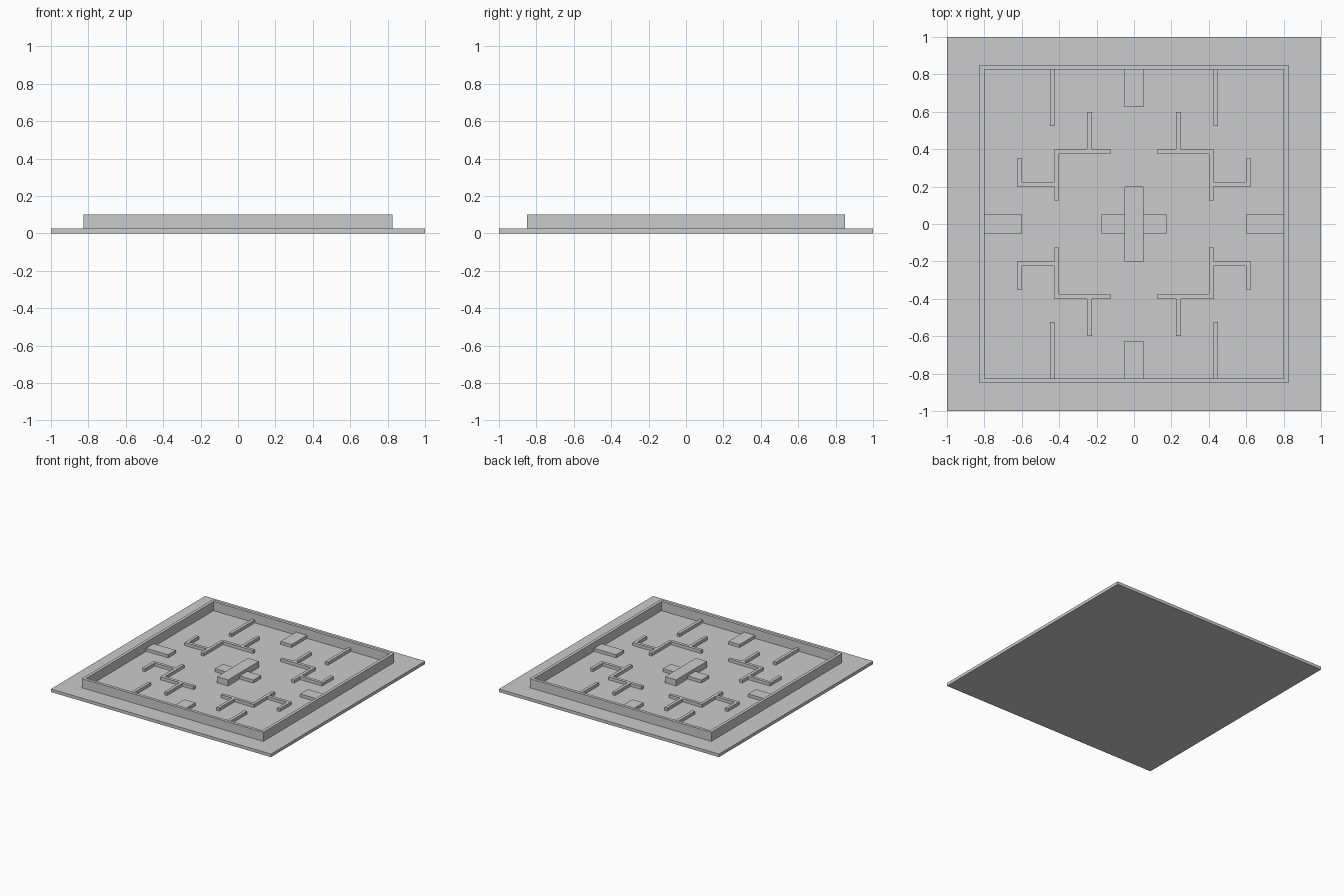
import bpy
import bmesh
from mathutils import Matrix, Vector

cube = bpy.data.objects.get("Cube")
if cube:
    bpy.data.objects.remove(cube, do_unlink=True)

U = 0.025          # building module: every size is a multiple of it
FLOOR = 1          # top of the base slab, in modules

grey = bpy.data.materials.new("plain_grey")
grey.use_nodes = True
colour = (0.6, 0.6, 0.6, 1)
grey.diffuse_color = colour
grey.node_tree.nodes["Principled BSDF"].inputs["Base Color"].default_value = colour


def add_object(name, bm):
    bmesh.ops.recalc_face_normals(bm, faces=bm.faces)
    mesh = bpy.data.meshes.new(name)
    bm.to_mesh(mesh)
    bm.free()
    mesh.materials.append(grey)
    obj = bpy.data.objects.new(name, mesh)
    bpy.context.collection.objects.link(obj)
    return obj


def box(name, x0, x1, y0, y1, height, bottom=FLOOR):
    """Axis-aligned block, in modules."""
    bm = bmesh.new()
    size = Vector((x1 - x0, y1 - y0, height)) * U
    centre = Vector(((x0 + x1) / 2, (y0 + y1) / 2, bottom + height / 2)) * U
    bmesh.ops.create_cube(bm, size=1, matrix=Matrix.Translation(centre) @ Matrix.Diagonal(size.to_4d()))
    return add_object(name, bm)


def prism(name, outline, height):
    """Flat outline raised from the floor, in modules."""
    bm = bmesh.new()
    face = bm.faces.new([bm.verts.new((x * U, y * U, FLOOR * U)) for x, y in outline])
    raised = bmesh.ops.extrude_face_region(bm, geom=[face])["geom"]
    verts = [v for v in raised if isinstance(v, bmesh.types.BMVert)]
    bmesh.ops.translate(bm, verts=verts, vec=(0, 0, height * U))
    return add_object(name, bm)


# Base slab
box("base_slab", -40, 40, -40, 40, FLOOR, bottom=0)

# Perimeter wall
for side, s in (("left", 1), ("right", -1)):
    x0, x1 = sorted((32 * s, 33 * s))
    box(f"outer_wall_{side}", x0, x1, -34, 34, 3)
for side, s in (("back", 1), ("front", -1)):
    y0, y1 = sorted((33 * s, 34 * s))
    box(f"outer_wall_{side}", -32, 32, y0, y1, 3)

# Centre cross: tall bar with a low arm on each side
box("centre_bar", -2, 2, -8, 8, 2)
for side, s in (("left", 1), ("right", -1)):
    x0, x1 = sorted((2 * s, 7 * s))
    box(f"centre_arm_{side}", x0, x1, -2, 2, 1)

# Low blocks against the middle of each outer wall
for side, s in (("left", 1), ("right", -1)):
    x0, x1 = sorted((24 * s, 32 * s))
    box(f"edge_block_{side}", x0, x1, -2, 2, 1)
for side, s in (("back", 1), ("front", -1)):
    y0, y1 = sorted((25 * s, 33 * s))
    box(f"edge_block_{side}", -2, 2, y0, y1, 1)

# Branching thin wall, one outline mirrored into four quarters
branch = [(5, 15), (16, 15), (16, 5), (17, 5), (17, 8), (25, 8), (25, 14), (24, 14),
          (24, 9), (17, 9), (17, 16), (10, 16), (10, 24), (9, 24), (9, 16), (5, 16)]
for depth, sy in (("back", 1), ("front", -1)):
    for side, sx in (("left", 1), ("right", -1)):
        prism(f"branch_wall_{depth}_{side}", [(x * sx, y * sy) for x, y in branch], 1)
        x0, x1 = sorted((17 * sx, 18 * sx))
        y0, y1 = sorted((21 * sy, 33 * sy))
        box(f"spur_wall_{depth}_{side}", x0, x1, y0, y1, 1)
